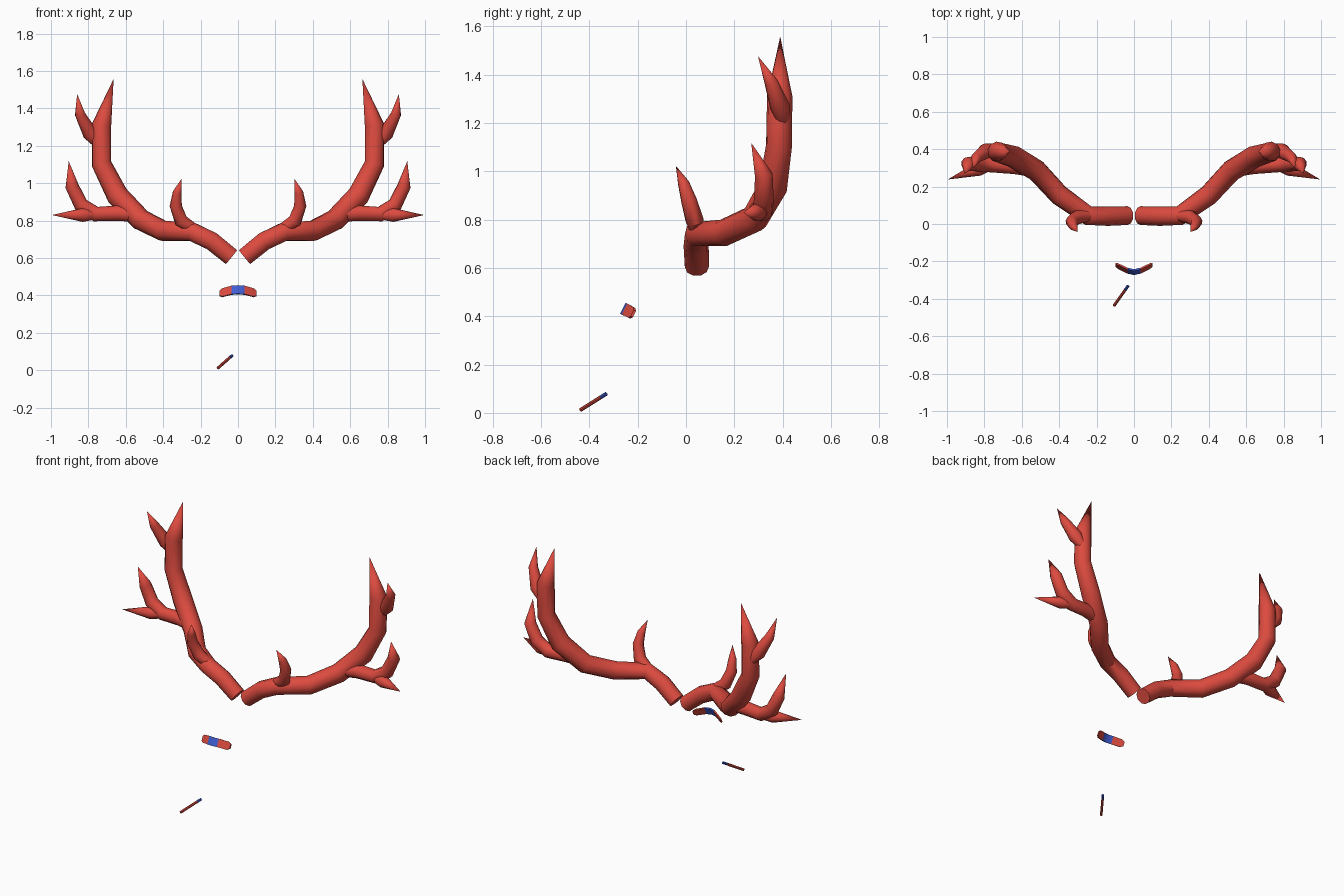
import bpy, bmesh
from mathutils import Vector
from math import cos, sin, tau, radians

if "Cube" in bpy.data.objects:
    bpy.data.objects.remove(bpy.data.objects["Cube"])


def material(name, rgb):
    m = bpy.data.materials.new(name)
    m.diffuse_color = (*rgb, 1)
    m.use_nodes = True
    m.node_tree.nodes["Principled BSDF"].inputs["Base Color"].default_value = m.diffuse_color
    return m


RED = material("red", (0.72, 0.07, 0.05))
BLUE = material("blue", (0.05, 0.11, 0.64))


def finish(name, bm, mats, angle=40):
    bmesh.ops.recalc_face_normals(bm, faces=bm.faces)
    me = bpy.data.meshes.new(name)
    bm.to_mesh(me)
    bm.free()
    ob = bpy.data.objects.new(name, me)
    bpy.context.collection.objects.link(ob)
    for m in mats:
        me.materials.append(m)
    bpy.ops.object.select_all(action='DESELECT')
    ob.select_set(True)
    bpy.context.view_layer.objects.active = ob
    bpy.ops.object.shade_smooth_by_angle(angle=radians(angle))
    return ob


def tube(name, path, mats, side=1, sides=10):
    """Tube through (x, y, z, radius); radius 0 gives a pointed tip."""
    pts = [Vector((p[0] * side, p[1], p[2])) for p in path]
    bm = bmesh.new()
    rings = []
    ref = Vector((0, 1, 0))
    for i, p in enumerate(pts):
        r = path[i][3]
        if r == 0:
            rings.append([bm.verts.new(p)])
            continue
        d_in = (p - pts[max(i - 1, 0)]).normalized()
        d_out = (pts[min(i + 1, len(pts) - 1)] - p).normalized()
        t = (d_in + d_out).normalized()
        ref = (ref - t * ref.dot(t)).normalized()
        other = t.cross(ref)
        rings.append([bm.verts.new(p + r * (ref * cos(tau * k / sides) + other * sin(tau * k / sides)))
                      for k in range(sides)])
    bm.faces.new(rings[0])
    for i, (a, b) in enumerate(zip(rings, rings[1:])):
        for k in range(sides):
            j = (k + 1) % sides
            quad = [a[k], a[j], b[0]] if len(b) == 1 else [a[k], a[j], b[j], b[k]]
            f = bm.faces.new(quad)
            if len(mats) > 1 and i == len(rings) - 2:
                f.material_index = 1
    if len(rings[-1]) > 1:
        f = bm.faces.new(rings[-1])
        f.material_index = len(mats) - 1
    return finish(name, bm, mats)


# Antlers: one beam and four tines on each side
ANTLER = {
    "main_beam": [(.035, .045, .605, .05), (.14, .042, .69, .052), (.245, .045, .74, .052),
                  (.40, .155, .745, .056), (.52, .285, .805, .058), (.645, .36, .935, .06),
                  (.73, .385, 1.105, .054), (.73, .388, 1.31, .053), (.665, .39, 1.558, 0)],
    "brow_tine": [(.235, .045, .755, .03), (.305, .035, .80, .038), (.333, .012, .88, .033),
                  (.325, -.01, .95, .024), (.303, -.042, 1.023, 0)],
    "lower_branch": [(.515, .29, .83, .042), (.64, .31, .84, .043), (.76, .318, .835, .042),
                     (.84, .322, .885, .041), (.888, .322, .985, .037), (.905, .27, 1.118, 0)],
    "side_tine": [(.74, .325, .835, .025), (.83, .295, .83, .038), (.995, .238, .83, 0)],
    "upper_tine": [(.74, .405, 1.20, .024), (.79, .39, 1.265, .042), (.845, .352, 1.37, .028),
                   (.86, .298, 1.477, 0)],
}
for part, path in ANTLER.items():
    for label, side in (("right", 1), ("left", -1)):
        tube(f"{label}_{part}", path, [RED], side)

# Short stick with a blue end
tube("stick", [(-.107, -.437, .012, .008), (-.046, -.351, .066, .008),
               (-.031, -.33, .079, .008)], [RED, BLUE], sides=8)

# Bent band with a blue centre and clipped ends
HALF = [(0, -.257, .430, .025), (.034, -.25, .428, .025), (.085, -.225, .414, .024), (.1, -.218, .411, .014)]
columns = [(-x, y, z, h) for x, y, z, h in HALF[:0:-1]] + HALF
bm = bmesh.new()
rows = []
for x, y, z, h in columns:
    up = Vector((0, .45, .9)) * h
    out = Vector((0, -.9, .45)) * .005
    c = Vector((x, y, z))
    rows.append([bm.verts.new(c + s * up + t * out) for s, t in ((-1, 1), (1, 1), (1, -1), (-1, -1))])
for a, b in zip(rows, rows[1:]):
    for k in range(4):
        j = (k + 1) % 4
        f = bm.faces.new((a[k], a[j], b[j], b[k]))
        f.material_index = int(abs(f.calc_center_median().x) < .034)
bm.faces.new(rows[0])
bm.faces.new(rows[-1])
finish("band", bm, [RED, BLUE], 30)
